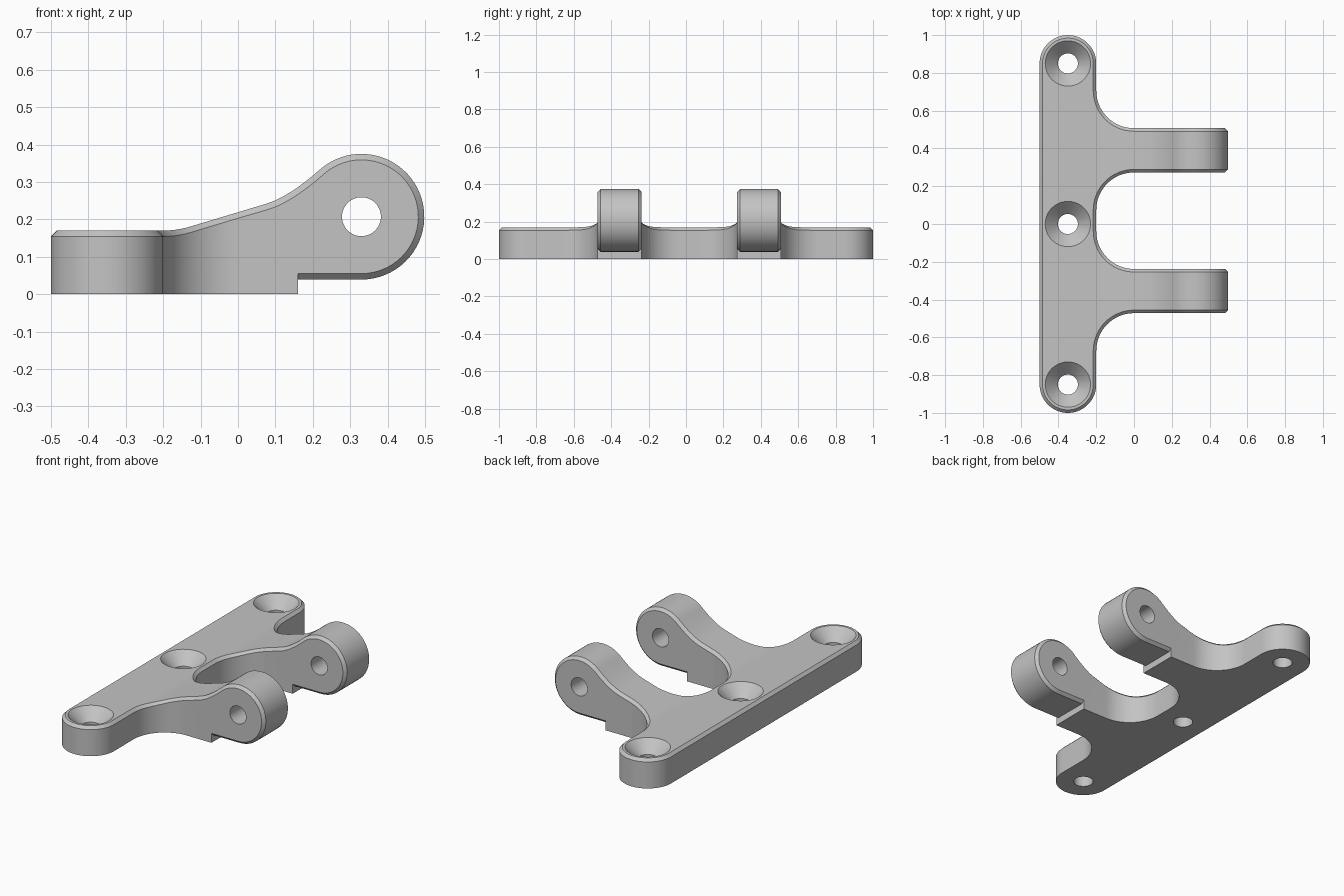
import bpy, bmesh
from math import sin, cos, pi, radians, sqrt
from mathutils import Matrix, Vector

cube = bpy.data.objects.get("Cube")
if cube:
    bpy.data.objects.remove(cube, do_unlink=True)

TOP = 0.17              # plate thickness
CH = 0.016              # chamfer
END_X, END_R = -0.35, 0.15
EDGE = END_X + END_R    # plate edge that carries the arms
ARMS = (-0.355, 0.39)
HALF, FILLET = 0.117, 0.2
PIN_X, PIN_Z, KNUCKLE_R = 0.33, 0.207, 0.168
STEP_X = 0.16
SLOPE = 0.3
STEPS = 16

grey = bpy.data.materials.new("light_grey")
grey.use_nodes = True
colour = (0.55, 0.55, 0.55, 1)
grey.diffuse_color = colour
grey.node_tree.nodes["Principled BSDF"].inputs["Base Color"].default_value = colour

bm = bmesh.new()


def face(*points):
    """Add a face, skipping repeated points."""
    unique = [p for i, p in enumerate(points)
              if (Vector(p) - Vector(points[i - 1])).length > 1e-6]
    bm.faces.new([bm.verts.new(p) for p in unique])


def ramp(x):
    """Height of the arm's top, curving from the plate into a slope."""
    d, u = 0.074, max(0, x - EDGE)
    return TOP + SLOPE * (u * u / (2 * d) if u < d else u - d / 2)


def arm_profile():
    """Side outline past the fillets as (point, outward normal) pairs."""
    start, bend = Vector((0.075, ramp(0.075))), Vector((0.136, ramp(0.136)))
    pin, turn = Vector((PIN_X, PIN_Z)), radians(131.3)
    finish = pin + KNUCKLE_R * Vector((cos(turn), sin(turn)))
    out = []
    for i in range(8):
        t = i / 8
        p = start * (1 - t) ** 2 + bend * 2 * t * (1 - t) + finish * t * t
        d = ((bend - start) * (1 - t) + (finish - bend) * t).normalized()
        out.append((p, Vector((-d.y, d.x))))
    for i in range(41):
        a = turn - (turn + pi / 2) * i / 40
        n = Vector((cos(a), sin(a)))
        out.append((pin + KNUCKLE_R * n, n))
    out.append((Vector((STEP_X, PIN_Z - KNUCKLE_R)), Vector((0, -1))))
    return out


def build_arm(yc):
    inner, outer, base = {}, {}, {}
    for s in (1, -1):
        inner[s], outer[s], base[s] = [], [], []
        # Filleted root
        for i in range(STEPS + 1):
            a = pi / 2 * i / STEPS
            for r, store, drop in ((FILLET + CH, inner, 0), (FILLET, outer, CH)):
                x = -r * cos(a)
                y = yc + s * (HALF + FILLET - r * sin(a))
                store[s].append((x, y, ramp(x) - drop))
            base[s].append((x, y, 0))
        # Straight arm and knuckle
        for p, n in arm_profile():
            q = p - n * CH
            inner[s].append((p.x, yc + s * (HALF - CH), p.y))
            outer[s].append((q.x, yc + s * HALF, q.y))
        foot = (STEP_X, yc + s * HALF, 0)
        inner[s].append(foot)
        outer[s].append(foot)
    for j in range(len(inner[1]) - 1):
        face(inner[1][j], inner[1][j + 1], inner[-1][j + 1], inner[-1][j])
        for s in (1, -1):
            face(inner[s][j], outer[s][j], outer[s][j + 1], inner[s][j + 1])
    for j in range(STEPS):
        face(base[1][j], base[1][j + 1], base[-1][j + 1], base[-1][j])
        for s in (1, -1):
            face(outer[s][j], outer[s][j + 1], base[s][j + 1], base[s][j])
    face(base[1][-1], outer[1][-1], outer[-1][-1], base[-1][-1])
    for s in (1, -1):
        face(*outer[s][STEPS:], base[s][-1])


def build_plate():
    # Outline as (x, y, normal x, normal y, opens into an arm)
    loop = []
    for yc in ARMS:
        loop.append((EDGE, yc - HALF - FILLET, 1, 0, True))
        loop.append((EDGE, yc + HALF + FILLET, 1, 0, False))
    for y, first in ((1 - END_R, 0), (END_R - 1, pi)):
        for i in range(33):
            a = first + pi * i / 32
            loop.append((END_X + END_R * cos(a), y + END_R * sin(a), cos(a), sin(a), False))
    low = [(x, y, 0) for x, y, *_ in loop]
    mid = [(x, y, TOP - CH) for x, y, *_ in loop]
    top = [(x - CH * nx, y - CH * ny, TOP) for x, y, nx, ny, _ in loop]
    face(*low)
    face(*top)
    for i, point in enumerate(loop):
        k = (i + 1) % len(loop)
        if not point[4]:
            face(low[i], low[k], mid[k], mid[i])
            face(mid[i], mid[k], top[k], top[i])


build_plate()
for yc in ARMS:
    build_arm(yc)
bmesh.ops.remove_doubles(bm, verts=bm.verts[:], dist=1e-5)
bmesh.ops.recalc_face_normals(bm, faces=bm.faces[:])


def make_object(name, source):
    mesh = bpy.data.meshes.new(name)
    source.to_mesh(mesh)
    source.free()
    mesh.materials.append(grey)
    obj = bpy.data.objects.new(name, mesh)
    bpy.context.collection.objects.link(obj)
    return obj


bracket = make_object("hinge_bracket", bm)

# Cutters: straight holes, then countersinks
holes, sinks = bmesh.new(), bmesh.new()


def cone(target, r1, r2, depth, matrix):
    bmesh.ops.create_cone(target, cap_ends=True, segments=48, radius1=r1,
                          radius2=r2, depth=depth, matrix=matrix)


for y in (END_R - 1, 0, 1 - END_R):
    cone(holes, 0.053, 0.053, 1, Matrix.Translation((END_X, y, 0)))
    cone(sinks, 0.04, 0.14, 0.1, Matrix.Translation((END_X, y, TOP - 0.03)))
cone(holes, 0.052, 0.052, 3,
     Matrix.Translation((PIN_X, 0, PIN_Z)) @ Matrix.Rotation(pi / 2, 4, "X"))

bpy.context.view_layer.objects.active = bracket
bracket.select_set(True)
for name, source in (("hole_cutter", holes), ("countersink_cutter", sinks)):
    cutter = make_object(name, source)
    cutter.hide_render = True
    mod = bracket.modifiers.new(name, "BOOLEAN")
    mod.operation, mod.solver, mod.object = "DIFFERENCE", "EXACT", cutter
    bpy.ops.object.modifier_apply(modifier=mod.name)
    bpy.data.objects.remove(cutter, do_unlink=True)

bpy.ops.object.shade_smooth_by_angle(angle=radians(25))
